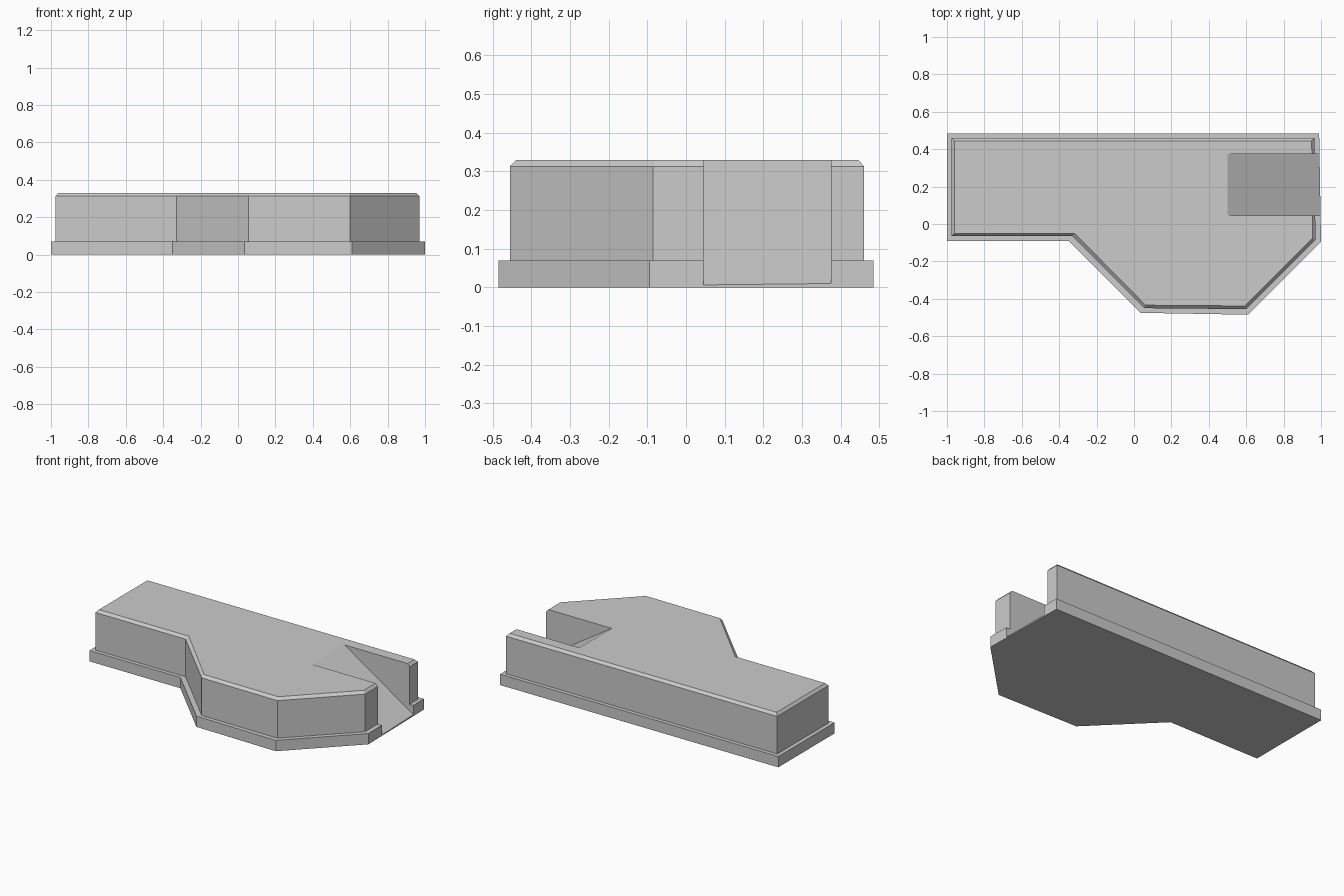
import bpy
import bmesh

cube = bpy.data.objects.get("Cube")
if cube:
    bpy.data.objects.remove(cube, do_unlink=True)

grey = bpy.data.materials.new("light_grey")
grey.use_nodes = True
colour = (0.6, 0.6, 0.6, 1)
grey.diffuse_color = colour
grey.node_tree.nodes["Principled BSDF"].inputs["Base Color"].default_value = colour


def loft(name, rings):
    """Closed solid through matching rings of points, capped at both ends."""
    bm = bmesh.new()
    loops = [[bm.verts.new(p) for p in ring] for ring in rings]
    n = len(loops[0])
    for a, b in zip(loops, loops[1:]):
        for i in range(n):
            j = (i + 1) % n
            bm.faces.new((a[i], a[j], b[j], b[i]))
    bm.faces.new(loops[0][::-1])
    bm.faces.new(loops[-1])
    bmesh.ops.recalc_face_normals(bm, faces=bm.faces)
    mesh = bpy.data.meshes.new(name)
    bm.to_mesh(mesh)
    bm.free()
    mesh.materials.append(grey)
    obj = bpy.data.objects.new(name, mesh)
    bpy.context.collection.objects.link(obj)
    return obj


def level(outline, z):
    return [(x, y, z) for x, y in outline]


# Plan outlines: wide plinth, wall, and bevelled top edge
plinth = [(-1, -.09), (-.35, -.09), (.035, -.475), (.61, -.485),
          (1, -.095), (.99, .485), (-1, .485)]
wall = [(-.975, -.065), (-.33, -.065), (.055, -.45), (.6, -.455),
        (.97, -.085), (.965, .46), (-.975, .46)]
rim = [(-.96, -.05), (-.317, -.05), (.062, -.434), (.593, -.438),
       (.954, -.077), (.95, .445), (-.96, .445)]

platform = loft("platform", [level(plinth, 0), level(plinth, .07), level(wall, .07),
                             level(wall, .313), level(rim, .33)])

# Wedge that cuts the sloping ramp out of the left end
wedge = [(.392, .4), (1.1, -.06), (1.1, .4)]
cutter = loft("ramp_cutter", [[(x, y, z) for x, z in wedge] for y in (.045, .375)])
cutter.hide_render = True

cut = platform.modifiers.new("ramp", "BOOLEAN")
cut.operation = "DIFFERENCE"
cut.solver = "EXACT"
cut.object = cutter
bpy.context.view_layer.objects.active = platform
bpy.ops.object.modifier_apply(modifier=cut.name)
bpy.data.objects.remove(cutter, do_unlink=True)
